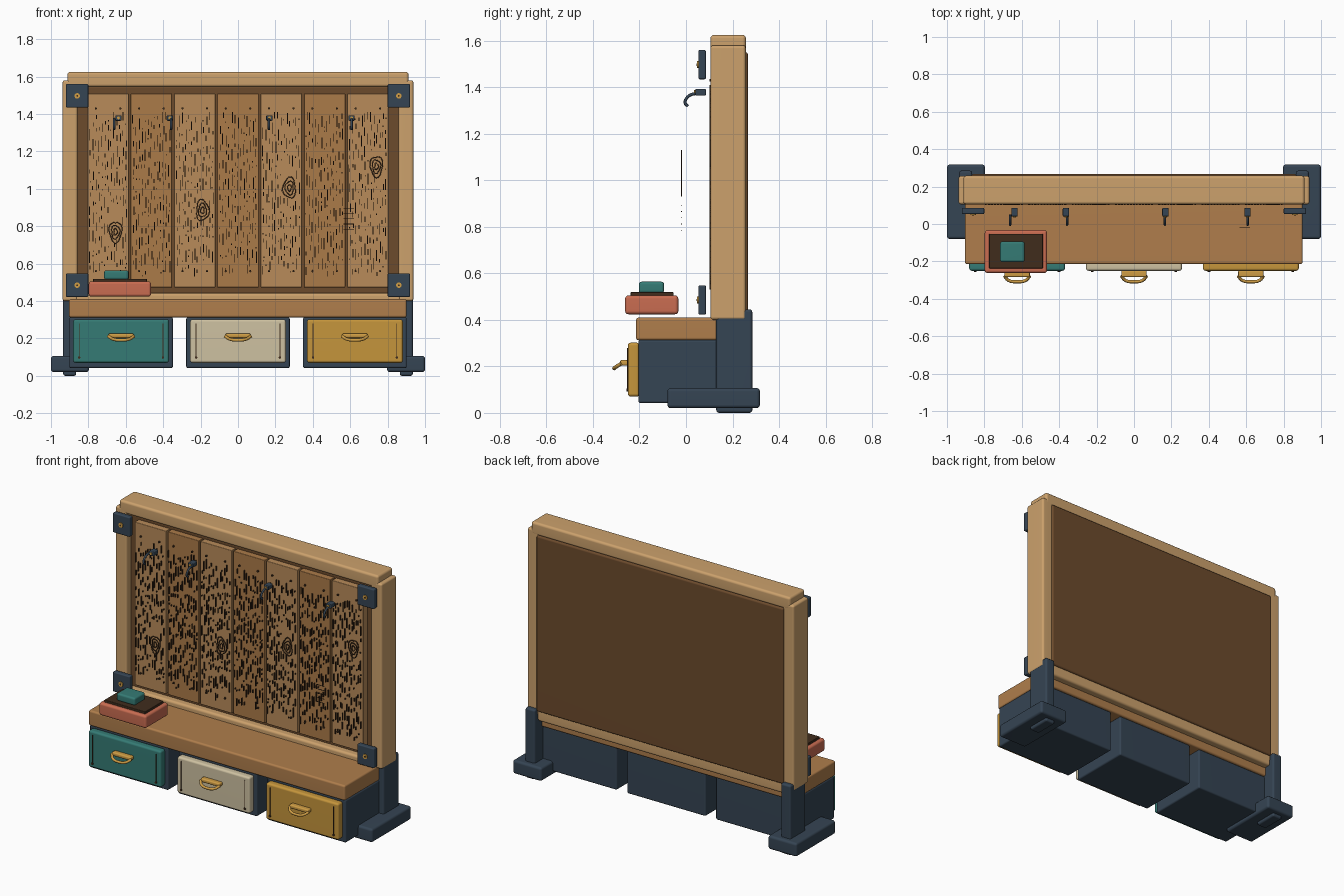
import bpy, bmesh, math, random
from mathutils import Matrix, Vector

if "Cube" in bpy.data.objects:
    bpy.data.objects.remove(bpy.data.objects["Cube"])

random.seed(7)


def material(name, rgb):
    m = bpy.data.materials.new(name)
    m.diffuse_color = (*[(c / 255) ** 2.2 for c in rgb], 1)
    m.use_nodes = True
    m.node_tree.nodes["Principled BSDF"].inputs["Base Color"].default_value = m.diffuse_color
    return m


OAK = material("light_oak", (203, 160, 108))
WOOD = material("shelf_wood", (174, 125, 77))
PLANK_A = material("plank_light", (183, 138, 90))
PLANK_B = material("plank_dark", (170, 122, 74))
DARK = material("dark_wood", (108, 76, 48))
GRAIN = material("grain", (66, 48, 34))
STEEL = material("blue_steel", (56, 70, 84))
BRASS = material("brass", (205, 155, 70))
TEAL = material("teal", (56, 122, 116))
CREAM = material("cream", (205, 192, 160))
MUSTARD = material("mustard", (196, 148, 62))
CORAL = material("coral", (200, 108, 82))


def finish(name, bm, mat, bevel=0.0):
    me = bpy.data.meshes.new(name)
    bm.to_mesh(me)
    bm.free()
    ob = bpy.data.objects.new(name, me)
    bpy.context.collection.objects.link(ob)
    me.materials.append(mat)
    if bevel:
        mod = ob.modifiers.new("bevel", 'BEVEL')
        mod.width, mod.segments = bevel, 3
        for p in me.polygons:
            p.use_smooth = True
        ob.modifiers.new("normals", 'WEIGHTED_NORMAL')
    return ob


def add_box(bm, x, y, z):
    centre = Vector([(a + b) / 2 for a, b in (x, y, z)])
    size = Vector([abs(b - a) for a, b in (x, y, z)])
    bmesh.ops.create_cube(bm, size=1, matrix=Matrix.LocRotScale(centre, None, size))


def box(name, x, y, z, mat, bevel=0.012):
    bm = bmesh.new()
    add_box(bm, x, y, z)
    return finish(name, bm, mat, bevel)


def add_disc(bm, x, y, z, r, depth, sides=12):
    bmesh.ops.create_cone(bm, cap_ends=True, segments=sides, radius1=r, radius2=r, depth=depth,
                          matrix=Matrix.Translation((x, y, z)) @ Matrix.Rotation(math.pi / 2, 4, 'X'))


def disc(name, x, y, z, r, depth, mat, sides=16):
    bm = bmesh.new()
    add_disc(bm, x, y, z, r, depth, sides)
    return finish(name, bm, mat)


def tube(name, pts, r, mat):
    cu = bpy.data.curves.new(name, 'CURVE')
    cu.dimensions = '3D'
    cu.bevel_depth, cu.bevel_resolution, cu.use_fill_caps = r, 2, True
    cu.resolution_u = 6
    s = cu.splines.new('BEZIER')
    s.bezier_points.add(len(pts) - 1)
    for bp, p in zip(s.bezier_points, pts):
        bp.co = p
        bp.handle_left_type = bp.handle_right_type = 'AUTO'
    ob = bpy.data.objects.new(name, cu)
    bpy.context.collection.objects.link(ob)
    cu.materials.append(mat)
    return ob


# Frame: rails, posts and back panel
box("top_rail", (-.912, .912), (.105, .258), (1.545, 1.625), OAK, .015)
box("bottom_rail", (-.87, .87), (.105, .256), (.365, .442), OAK, .015)
box("back_panel", (-.87, .87), (.15, .267), (.43, 1.55), DARK, .012)
for s, side in ((-1, "left"), (1, "right")):
    box(f"{side}_post", (s * .938, s * .858), (.105, .257), (.40, 1.58), OAK, .013)
    # Leg and wide foot
    box(f"{side}_leg", (s * .935, s * .865), (.13, .285), (0, .445), STEEL)
    box(f"{side}_foot", (s * 1.0, s * .797), (-.08, .318), (.02, .107), STEEL, .015)
    # Corner plates with a brass screw
    for z, level in ((1.497, "upper"), (.485, "lower")):
        box(f"{side}_{level}_corner_plate", (s * .92, s * .80), (.053, .086), (z - .063, z + .063), STEEL, .007)
        disc(f"{side}_{level}_screw", s * .86, .052, z, .015, .01, BRASS)
        disc(f"{side}_{level}_screw_slot", s * .86, .0465, z, .005, .004, GRAIN, 8)

# Seven planks with nails and broken grain lines
grain = bmesh.new()
nails = bmesh.new()
knots = {0: (-.655, .77), 2: (-.19, .885), 4: (.275, 1.005), 6: (.74, 1.12)}
for i in range(7):
    x0 = -.805 + i * .2315
    x1 = x0 + .221
    box(f"plank_{i + 1}", (x0, x1), (.11, .16), (.473, 1.51), PLANK_B if i % 2 else PLANK_A, .004)
    for nx in (x0 + .045, x1 - .045):
        for nz in (.56, 1.43):
            add_disc(nails, nx, .106, nz, .006, .01, 8)
    for c in range(13):
        gx = x0 + .014 + c * .016
        z = .53 + random.random() * .12
        while z < 1.38:
            length = random.choice((.008, .02, .03, .045, .06))
            x = gx + random.uniform(-.004, .004)
            kx, kz = knots.get(i, (9, 9))
            if abs(x - kx) > .035 or abs(z - kz) > .075:
                add_box(grain, (x - .002, x + .002), (.101, .111), (z, min(z + length, 1.41)))
            z += length + random.uniform(.012, .085)
finish("plank_grain", grain, GRAIN)
finish("plank_nails", nails, GRAIN)

# Knots: concentric wavy rings
for i, (kx, kz) in knots.items():
    for j, k in enumerate((1.0, .65, .3)):
        pts = []
        for n in range(12):
            a = n * math.tau / 12
            w = k * (1 + .12 * math.sin(3 * a + j + i))
            pts.append((kx + .033 * w * math.cos(a), .104, kz + .055 * w * math.sin(a)))
        ring = tube(f"knot_{i + 1}_ring_{j + 1}", pts, .003, GRAIN)
        ring.data.splines[0].use_cyclic_u = True
        ring.data.resolution_u = 3
        ring.data.bevel_resolution = 1

# Thin scale marks standing in front of the right-hand plank
marks = bmesh.new()
add_box(marks, (.588, .591), (-.021, -.018), (.93, 1.13))
for n in range(5):
    z = .785 + n * .027
    add_box(marks, (.565, .62), (-.021, -.018), (z - .0015, z + .0015))
finish("scale_marks", marks, GRAIN)

# Coat hooks
for n, (px, hx) in enumerate(((-.639, -.662), (-.364, -.358), (.168, .165), (.607, .608))):
    box(f"hook_plate_{n + 1}", (px - .017, px + .017), (.04, .086), (1.364, 1.393), STEEL, .005)
    disc(f"hook_screw_{n + 1}", px, .038, 1.379, .008, .006, BRASS, 10)
    tube(f"hook_{n + 1}", [(hx, .05, 1.374), (hx, .02, 1.367), (hx, -.001, 1.347),
                           (hx, -.003, 1.33), (hx, .009, 1.318)], .0065, STEEL)

# Shelf
box("bench_shelf", (-.904, .902), (-.215, .212), (.312, .41), WOOD, .012)

# Drawer boxes with coloured fronts and brass pulls
for cx, mat, label in ((-.625, TEAL, "left"), (0, CREAM, "middle"), (.625, MUSTARD, "right")):
    box(f"{label}_drawer_box", (cx - .277, cx + .277), (-.205, .2), (.042, .314), STEEL, .01)
    box(f"{label}_drawer_front", (cx - .256, cx + .256), (-.25, -.2), (.07, .302), mat, .013)
    trim = bmesh.new()
    for s in (-1, 1):
        add_box(trim, (cx + s * .222, cx + s * .226), (-.254, -.248), (.095, .28))
        add_disc(trim, cx + s * .224, -.252, .098, .007, .008, 8)
    finish(f"{label}_drawer_trim", trim, GRAIN)
    box(f"{label}_pull_base", (cx - .068, cx + .068), (-.284, -.248), (.203, .227), BRASS, .008)
    tube(f"{label}_pull_bar", [(cx - .068, -.278, .212), (cx - .045, -.302, .197), (cx, -.309, .191),
                               (cx + .045, -.302, .197), (cx + .068, -.278, .212)], .0085, BRASS)

# Stacked boxes on the shelf
box("coral_tray", (-.798, -.465), (-.262, -.033), (.424, .505), CORAL, .014)
box("tray_inset", (-.775, -.487), (-.238, -.053), (.49, .519), GRAIN, .004)
box("teal_block", (-.716, -.585), (-.203, -.094), (.515, .564), TEAL, .012)
